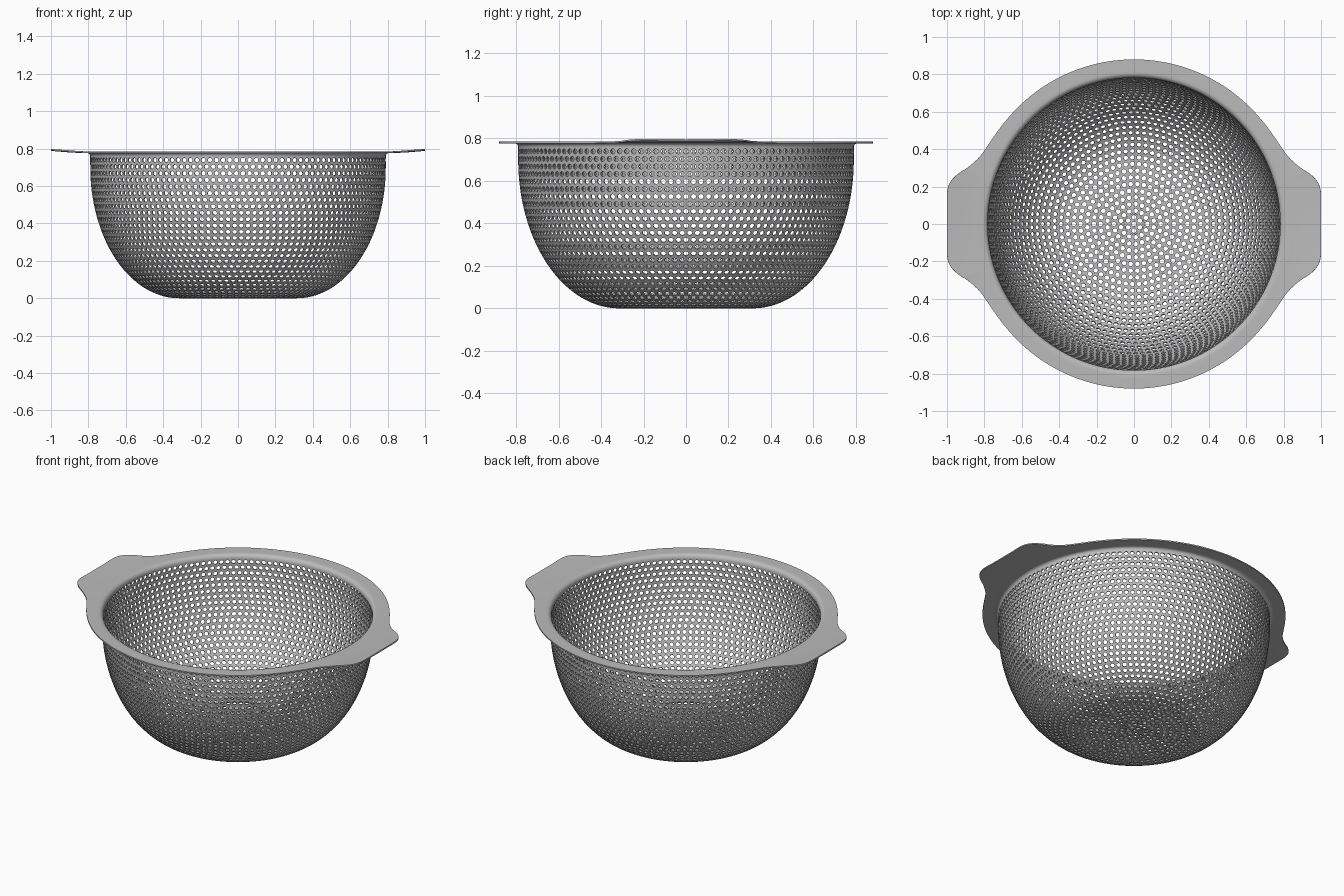
import bpy, bmesh, math
from mathutils import Vector

cube = bpy.data.objects.get("Cube")
if cube:
    bpy.data.objects.remove(cube)

TAU = 2 * math.pi
TOP_R, FLAT_R, CURVE_Z = 0.79, 0.315, 0.7     # bowl radius, flat base radius, height of curve
BAND_Z, RIM_Z = 0.757, 0.777                  # top of perforation, underside of flange
WALL, PITCH, HOLE = 0.008, 0.036, 0.0125

steel = bpy.data.materials.new("brushed_steel_grey")
steel.use_nodes = True
steel.diffuse_color = (0.5, 0.5, 0.5, 1)
bsdf = steel.node_tree.nodes["Principled BSDF"]
bsdf.inputs["Base Color"].default_value = (0.5, 0.5, 0.5, 1)
bsdf.inputs["Roughness"].default_value = 0.5


def finish(name, bm, thickness=0):
    bmesh.ops.remove_doubles(bm, verts=bm.verts, dist=0.00002)
    mesh = bpy.data.meshes.new(name)
    bm.to_mesh(mesh)
    bm.free()
    mesh.materials.append(steel)
    ob = bpy.data.objects.new(name, mesh)
    bpy.context.collection.objects.link(ob)
    bpy.ops.object.select_all(action='DESELECT')
    ob.select_set(True)
    bpy.context.view_layer.objects.active = ob
    if thickness:
        mod = ob.modifiers.new("thickness", 'SOLIDIFY')
        mod.thickness = thickness
        mod.offset = -1
        bpy.ops.object.modifier_apply(modifier=mod.name)
    bpy.ops.object.shade_smooth_by_angle(angle=math.radians(35))
    return ob


# Bowl profile: flat base, elliptical side, short straight top
profile = [Vector((0, 0)), Vector((FLAT_R, 0))]
for i in range(1, 201):
    a = i / 200 * math.pi / 2
    profile.append(Vector((FLAT_R + (TOP_R - FLAT_R) * math.sin(a), CURVE_Z * (1 - math.cos(a)))))
profile.append(Vector((TOP_R, BAND_Z)))

# Resample the profile at even steps of arc length
STEPS = 2000
lengths = [0]
for p, q in zip(profile, profile[1:]):
    lengths.append(lengths[-1] + (q - p).length)
total = lengths[-1]
table, seg = [], 0
for i in range(STEPS + 1):
    s = total * i / STEPS
    while seg < len(profile) - 2 and lengths[seg + 1] < s:
        seg += 1
    f = (s - lengths[seg]) / (lengths[seg + 1] - lengths[seg])
    table.append(profile[seg].lerp(profile[seg + 1], f))


def on_bowl(s, theta, depth):
    """Point at arc length s and angle theta, sunk inward by depth."""
    i = min(STEPS, max(0, round(s / total * STEPS)))
    t = (table[min(STEPS, i + 5)] - table[max(0, i - 5)]).normalized()
    r = table[i].x - t.y * depth
    z = table[i].y + t.x * depth
    return (r * math.cos(theta), r * math.sin(theta), z)


def pierced_cell(bm, border, hole):
    """Sheet between a border loop and a hole loop, both sides plus the hole wall."""
    loops = [[bm.verts.new(on_bowl(s, t, d)) for s, t in loop]
             for d in (0, WALL) for loop in (border, hole)]
    bo, ho, bi, hi = loops
    n = len(border)
    for k in range(n):
        j = (k + 1) % n
        bm.faces.new((bo[k], bo[j], ho[j], ho[k]))
        bm.faces.new((bi[j], bi[k], hi[k], hi[j]))
        bm.faces.new((ho[k], ho[j], hi[j], hi[k]))


# Perforated bowl: rings of round holes, each ring with as many as fit
rows = round(total / PITCH - 0.5)
pitch = total / (rows + 0.5)
bm = bmesh.new()
angles = [-TAU * k / 12 for k in range(12)]
pierced_cell(bm, [(pitch / 2, a) for a in angles], [(HOLE, a) for a in angles])
square = [(1, 0), (1, 1), (0, 1), (-1, 1), (-1, 0), (-1, -1), (0, -1), (1, -1)]
for row in range(1, rows + 1):
    s = row * pitch
    radius = table[round(s / total * STEPS)].x
    count = round(TAU * radius / pitch)
    for c in range(count):
        theta = TAU * (c + 0.5 * (row % 2)) / count
        border = [(s + v * pitch / 2, theta + u * math.pi / count) for u, v in square]
        hole = [(s + HOLE * math.sin(TAU * k / 8), theta + HOLE * math.cos(TAU * k / 8) / radius)
                for k in range(8)]
        pierced_cell(bm, border, hole)
finish("perforated_bowl", bm)


# Flange outline: circle with a flared handle on each side
def smooth_path(pts, steps):
    out = []
    for i in range(1, len(pts) - 2):
        a, b, c, d = pts[i - 1:i + 3]
        for k in range(steps):
            t = k / steps
            out.append(b + 0.5 * t * ((c - a) + t * ((2 * a - 5 * b + 4 * c - d)
                                                     + t * (3 * (b - c) + d - a))))
    return out


FLANGE_R = 0.88
handle = [Vector(p) for p in ((1, -0.09), (1, 0), (1, 0.09), (1, 0.165), (0.985, 0.22), (0.945, 0.265),
                              (0.885, 0.305), (0.825, 0.36), (0.775, 0.43), (0.725, 0.502))]
start = math.radians(40)
handle += [Vector((math.cos(start + k * 0.09), math.sin(start + k * 0.09))) * FLANGE_R for k in (0, 1)]
quarter = smooth_path(handle, 6)
arc_steps = 24
quarter += [Vector((math.cos(a), math.sin(a))) * FLANGE_R for a in
            (start + (math.pi / 2 - start) * k / arc_steps for k in range(arc_steps + 1))]
half = quarter + [Vector((-p.x, p.y)) for p in reversed(quarter[:-1])]
outline = half + [Vector((p.x, -p.y)) for p in reversed(half[1:-1])]

# Flange: plain collar, rounded shoulder, flat lip and gently raised handles
FILLET = 0.018
bm = bmesh.new()
rings = [[] for _ in range(12)]
for p in outline:
    d = p.normalized()
    column = [(TOP_R, BAND_Z)]
    for k in range(6):
        a = k / 5 * math.pi / 2
        column.append((TOP_R + FILLET * (1 - math.cos(a)), RIM_Z - FILLET * (1 - math.sin(a))))
    inner = TOP_R + FILLET
    for k in range(1, 6):
        r = inner + (p.length - inner) * k / 5
        lift = max(0, r - 0.85) / 0.15
        column.append((r, RIM_Z + 0.011 * lift ** 1.3 * min(1, (p.length - FLANGE_R) / 0.08)
                       if p.length > FLANGE_R + 0.0001 else RIM_Z))
    for ring, (r, z) in zip(rings, column):
        ring.append(bm.verts.new((d.x * r, d.y * r, z)))
n = len(outline)
for low, high in zip(rings, rings[1:]):
    for k in range(n):
        j = (k + 1) % n
        bm.faces.new((low[k], low[j], high[j], high[k]))
finish("flange_with_handles", bm, WALL)
